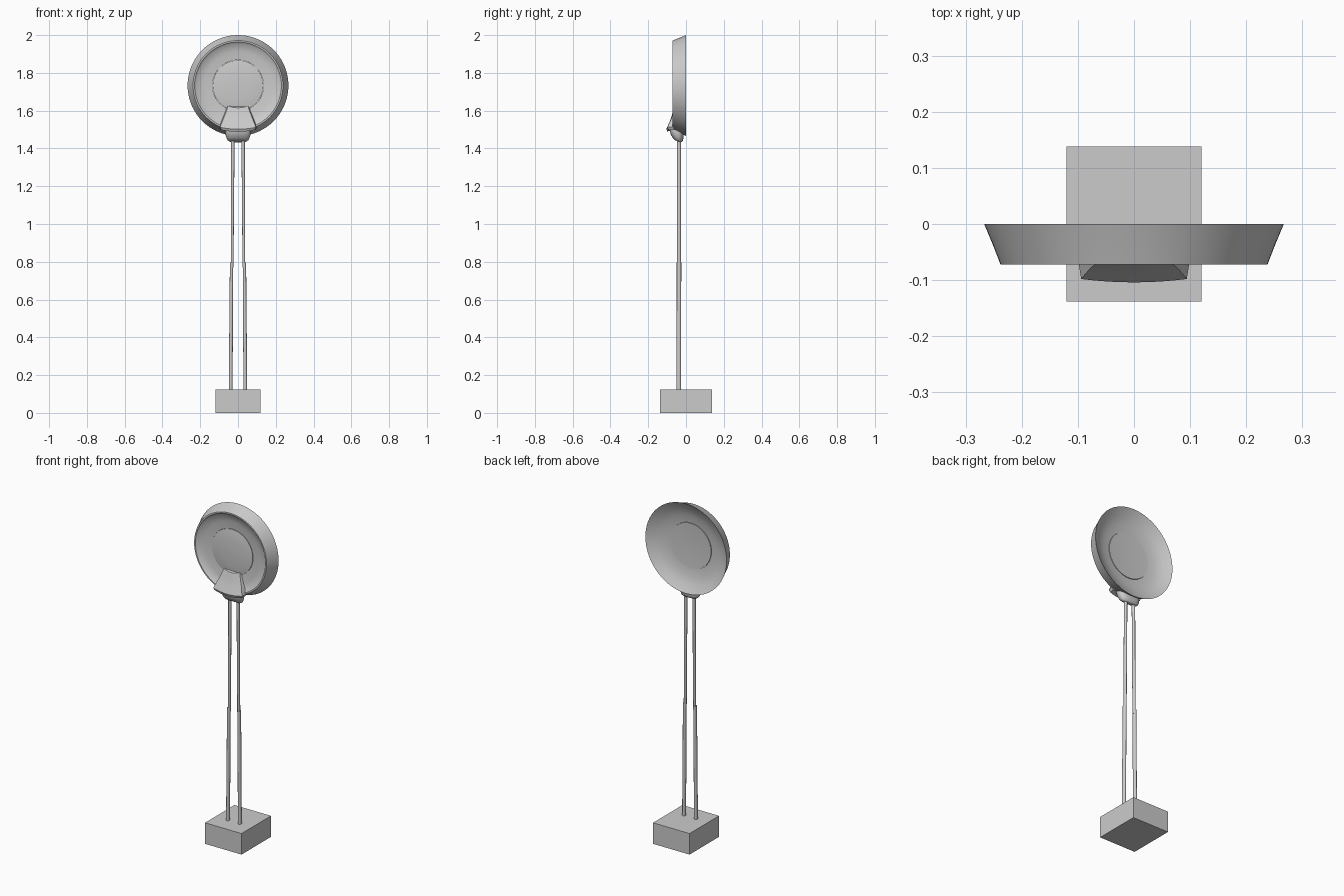
import bpy, bmesh, math
from mathutils import Vector

if "Cube" in bpy.data.objects:
    bpy.data.objects.remove(bpy.data.objects["Cube"])

HEAD_Z = 1.733


def finish(name, bm, angle=None):
    bmesh.ops.recalc_face_normals(bm, faces=bm.faces)
    mesh = bpy.data.meshes.new(name)
    bm.to_mesh(mesh)
    bm.free()
    ob = bpy.data.objects.new(name, mesh)
    bpy.context.collection.objects.link(ob)
    if angle:
        bpy.ops.object.select_all(action='DESELECT')
        ob.select_set(True)
        bpy.context.view_layer.objects.active = ob
        bpy.ops.object.shade_smooth_by_angle(angle=math.radians(angle))
    return ob


def loft(name, rings, caps=True, angle=None, closed=False):
    """Skin a list of equal-length point rings."""
    bm = bmesh.new()
    rows = [[bm.verts.new(p) for p in ring] for ring in rings]
    n = len(rows[0])
    pairs = list(zip(rows, rows[1:])) + ([(rows[-1], rows[0])] if closed else [])
    for a, b in pairs:
        for i in range(n):
            j = (i + 1) % n
            bm.faces.new((a[i], a[j], b[j], b[i]))
    if caps:
        bm.faces.new(rows[0])
        bm.faces.new(rows[-1])
    return finish(name, bm, angle)


def ring_y(r, y, n=72):
    return [(r * math.cos(2 * math.pi * i / n), y,
             HEAD_Z + r * math.sin(2 * math.pi * i / n)) for i in range(n)]


def ellipse(cx, cy, z, rx, ry, n=16, slope=0, power=1.0):
    pts = []
    for i in range(n):
        t = 2 * math.pi * i / n
        c, s = math.cos(t), math.sin(t)
        dx = rx * math.copysign(abs(c) ** power, c)
        dy = ry * math.copysign(abs(s) ** power, s)
        pts.append((cx + dx, cy + dy, z + slope * dy))
    return pts


# base block
bm = bmesh.new()
bmesh.ops.create_cube(bm, size=1)
for v in bm.verts:
    v.co = Vector((v.co.x * 0.24, v.co.y * 0.276, v.co.z * 0.125 + 0.0625))
finish("base", bm)

# two-stage posts
for side, label in ((-1, "left"), (1, "right")):
    loft(label + "_lower_post", [ellipse(side * 0.039, -0.038, 0.12, 0.010, 0.012),
                                 ellipse(side * 0.034, -0.037, 0.795, 0.009, 0.012)], angle=40)
    loft(label + "_upper_post", [ellipse(side * 0.031, -0.037, 0.77, 0.007, 0.010),
                                 ellipse(side * 0.027, -0.037, 1.46, 0.009, 0.010)], angle=40)

# dish: flared side, front lip, concave front and conical back
dish = [(0.135, -0.047), (0.18, -0.042), (0.225, -0.026), (0.267, 0.0),
        (0.252, -0.036), (0.238, -0.072), (0.230, -0.072),
        (0.222, -0.064), (0.18, -0.055), (0.135, -0.051)]
loft("dish", [ring_y(r, y) for r, y in dish], caps=False, angle=35, closed=True)

# centre disc, slightly domed
disc = [(0.004, -0.048), (0.08, -0.047), (0.134, -0.044), (0.134, -0.053),
        (0.11, -0.057), (0.07, -0.060), (0.004, -0.062)]
loft("centre_disc", [ring_y(r, y) for r, y in disc], angle=35)

# flared bracket plate sweeping forward under the disc
rows = [(1.615, 0.052, -0.064, -0.050), (1.58, 0.064, -0.074, -0.055),
        (1.545, 0.078, -0.085, -0.060), (1.515, 0.090, -0.099, -0.062),
        (1.502, 0.094, -0.104, -0.064), (1.488, 0.088, -0.098, -0.062)]
rings = []
for z, w, front, back in rows:
    ring = []
    for k in range(9):
        t = k / 4 - 1
        ring.append((t * w, front + 0.006 * t * t, z + 0.010 * t * t))
    rings.append(ring + [(w * 1.06, back, z + 0.012), (-w * 1.06, back, z + 0.012)])
loft("bracket", rings, angle=35)

# rounded hub joining posts to dish
hub = [(1.438, 0.046, 0.016, -0.042), (1.446, 0.056, 0.026, -0.044),
       (1.465, 0.064, 0.034, -0.048), (1.487, 0.068, 0.037, -0.050),
       (1.502, 0.066, 0.033, -0.052)]
loft("hub", [ellipse(0, cy, z, rx, ry, 32, -0.35, 0.75) for z, rx, ry, cy in hub], angle=50)
